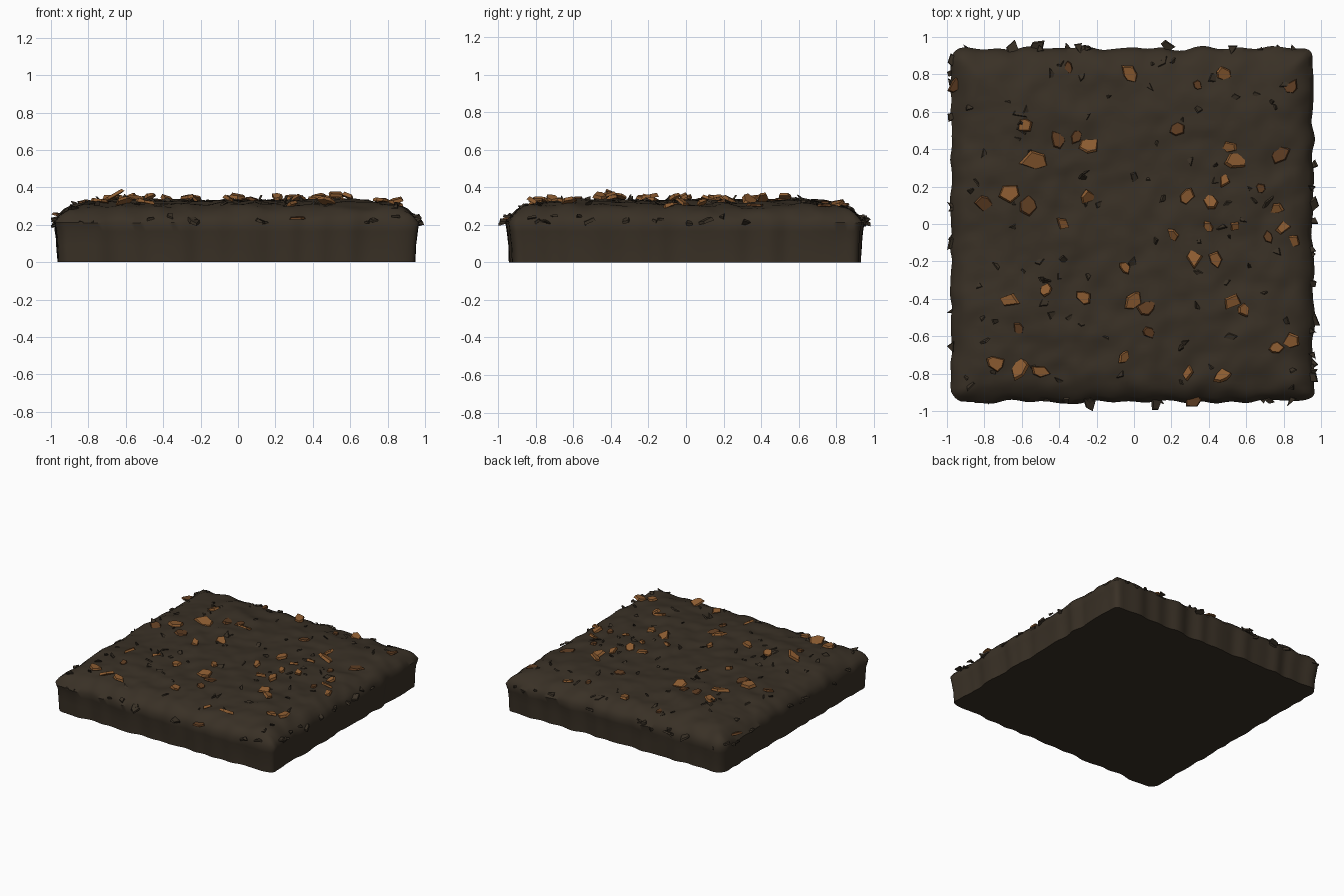
import bpy, bmesh, math, random
from mathutils import Vector, Matrix, noise

if "Cube" in bpy.data.objects:
    bpy.data.objects.remove(bpy.data.objects["Cube"])

random.seed(7)
CX, CY, HX, HY = -0.01, -0.005, 0.968, 0.945   # slab centre and half sizes
N = 76                                          # top grid resolution


def material(name, rgb):
    m = bpy.data.materials.new(name)
    m.diffuse_color = (*rgb, 1)
    m.use_nodes = True
    m.node_tree.nodes["Principled BSDF"].inputs["Base Color"].default_value = m.diffuse_color
    return m


SOIL = material("dark soil", (0.041, 0.030, 0.019))
CHIP = material("orange bark", (0.26, 0.105, 0.030))
DARK = material("brown bark", (0.115, 0.047, 0.016))


def finish(bm, name, mats, smooth=False):
    bmesh.ops.recalc_face_normals(bm, faces=bm.faces)
    me = bpy.data.meshes.new(name)
    bm.to_mesh(me)
    bm.free()
    for m in mats:
        me.materials.append(m)
    ob = bpy.data.objects.new(name, me)
    bpy.context.collection.objects.link(ob)
    if smooth:
        bpy.context.view_layer.objects.active = ob
        ob.select_set(True)
        bpy.ops.object.shade_smooth_by_angle(angle=math.radians(50))
        ob.select_set(False)
    return ob


def height(x, y):
    """Soil surface: rounded rim, gentle dome, lumpy noise."""
    e = max(0, min(HX - abs(x - CX), HY - abs(y - CY)))
    z = 0.215 + 0.085 * (1 - math.exp(-e / 0.05)) + 0.026 * min(1, e / 0.35)
    lump = noise.noise(Vector((x * 3, y * 3, 1.3))) * 0.014
    lump += noise.noise(Vector((x * 8, y * 8, 4.1))) * 0.015
    lump += noise.noise(Vector((x * 17, y * 17, 7.7))) * 0.006
    return z + lump * min(1, 0.4 + e / 0.1)


def outline(x, y, wobble=0.014):
    """Round the corners of the square and roughen its edge."""
    r = 0.06
    dx, dy = abs(x - CX) - (HX - r), abs(y - CY) - (HY - r)
    if dx > 0 and dy > 0:
        s = max(dx, dy) / math.hypot(dx, dy)
        x = CX + math.copysign(HX - r + dx * s, x - CX)
        y = CY + math.copysign(HY - r + dy * s, y - CY)
    e = min(HX - abs(x - CX), HY - abs(y - CY))
    k = wobble * max(0, 1 - e / 0.12)
    x += k * noise.noise(Vector((x * 9, y * 9, 11))) * 1.5
    y += k * noise.noise(Vector((x * 9, y * 9, 17))) * 1.5
    return x, y


# Soil slab: lumpy top grid, tapering side walls, flat underside
bm = bmesh.new()
grid = []
for j in range(N + 1):
    for i in range(N + 1):
        x, y = CX + HX * (2 * i / N - 1), CY + HY * (2 * j / N - 1)
        grid.append(bm.verts.new((*outline(x, y), height(x, y))))
for j in range(N):
    for i in range(N):
        a = j * (N + 1) + i
        bm.faces.new((grid[a], grid[a + 1], grid[a + N + 2], grid[a + N + 1]))
rim = [grid[i] for i in range(N)] + [grid[j * (N + 1) + N] for j in range(N)]
rim += [grid[N * (N + 1) + N - i] for i in range(N)]
rim += [grid[(N - j) * (N + 1)] for j in range(N)]
top, prev = [v.co.copy() for v in rim], rim
for z, scale in ((0.165, 0.992), (0.09, 0.983), (0.0, 0.980)):
    ring = []
    for c in top:
        w = 1 + 0.008 * noise.noise(Vector((c.x * 3, c.y * 3, z * 9))) * (z > 0)
        ring.append(bm.verts.new((CX + (c.x - CX) * scale * w,
                                  CY + (c.y - CY) * scale * w, z)))
    for k in range(len(ring)):
        n = (k + 1) % len(ring)
        bm.faces.new((prev[k], prev[n], ring[n], ring[k]))
    prev = ring
bm.faces.new(prev)
finish(bm, "soil_slab", [SOIL], True)


def flake(bm, centre, size, tilt, thick, sides, mat=0, stretch=0.7):
    """Irregular thin polygonal chip, randomly turned and tilted."""
    rot = (Matrix.Rotation(random.uniform(0, math.tau), 3, 'Z')
           @ Matrix.Rotation(tilt, 3, 'X')
           @ Matrix.Rotation(random.uniform(0, math.tau), 3, 'Z'))
    low, high = [], []
    for k in range(sides):
        a = math.tau * (k + random.uniform(-0.25, 0.25)) / sides
        r = size * random.uniform(0.75, 1.2)
        p = Vector((r * math.cos(a), r * stretch * math.sin(a), 0))
        up = Vector((0, 0, thick * random.uniform(0.6, 1.3)))
        for ring, q in ((low, p - up), (high, p * 0.85 + up)):
            c = Vector(centre) + rot @ q
            ring.append(bm.verts.new((max(-1, min(1, c.x)),
                                      max(-1, min(1, c.y)), c.z)))
    faces = [bm.faces.new(high), bm.faces.new(low[::-1])]
    for k in range(sides):
        n = (k + 1) % sides
        faces.append(bm.faces.new((low[k], low[n], high[n], high[k])))
    for f in faces:
        f.material_index = mat


# Bark chips (x, y, radius): bright ones, then darker half-buried ones
bright = [(-.02, .80, .055), (.48, .80, .05), (-.58, .53, .05), (-.24, .42, .06),
          (-.53, .34, .075), (-.66, .17, .065), (-.25, .14, .05), (-.38, 0, .045),
          (.54, .34, .065), (.51, .41, .04), (.48, .23, .045), (.28, .15, .045),
          (.76, .08, .04), (.41, .12, .045), (.21, -.06, .04), (.40, -.02, .035),
          (.54, -.01, .035), (.80, -.02, .045), (.86, -.09, .04), (.32, -.18, .06),
          (.44, -.19, .05), (-.05, -.23, .04), (-.27, -.39, .045), (-.47, -.35, .04),
          (-.67, -.41, .06), (0, -.41, .055), (.53, -.42, .06), (.59, -.46, .04),
          (.84, -.63, .05), (.76, -.66, .04), (-.05, -.71, .04), (.29, -.80, .045),
          (.47, -.81, .05), (-.74, -.75, .055), (-.61, -.77, .065), (-.5, -.79, .05)]
dark = [(-.35, .84, .035), (-.95, .74, .05), (.84, .73, .045), (-.31, .47, .04),
        (-.41, .45, .05), (-.57, .10, .06), (-.80, .11, .055), (.23, .51, .05),
        (.34, .74, .03), (.78, .37, .06), (.68, .19, .03), (.72, -.07, .035),
        (.07, -.45, .06), (-.62, -.56, .035), (.08, -.58, .04), (.32, -.94, .05)]
bm = bmesh.new()
for x, y, r in bright:
    z = height(x, y) + random.uniform(0.008, 0.028)
    flake(bm, (x, y, z), r, random.uniform(0.1, 0.6), 0.009,
          random.choice((4, 5, 6)), 0, 0.8)
for x, y, r in dark:
    flake(bm, (x, y, height(x, y) + 0.004), r, random.uniform(0.05, 0.3),
          0.007, 6, 1, 0.8)
finish(bm, "bark_chips", [CHIP, DARK])

# Soil crumbs: dark slivers poking out of the surface and around the rim
bm = bmesh.new()
for _ in range(90):
    x, y = random.uniform(-0.9, 0.88), random.uniform(-0.88, 0.88)
    flake(bm, (x, y, height(x, y) + 0.003), random.uniform(0.02, 0.045),
          random.uniform(0.3, 1.2), 0.004, random.choice((3, 4)), 0, 0.6)
for k in range(44):
    t, s = random.uniform(-0.9, 0.9), random.choice((-1, 1))
    x, y = (CX + s * (HX - .005), t) if k % 2 else (t, CY + s * (HY - .005))
    flake(bm, (x, y, random.uniform(0.20, 0.25)), random.uniform(0.02, 0.04),
          random.uniform(0, 0.7), 0.006, random.choice((3, 4)))
# larger rim tufts that set the full 2 unit width
for x, y in ((-.52, .95), (-.65, .94), (.18, .95), (-.24, -.96), (.12, -.96),
             (-.97, -.1), (.955, .1), (.955, -.52)):
    flake(bm, (x, y, 0.22), 0.05, 0.4, 0.008, 4)
finish(bm, "soil_crumbs", [SOIL])
